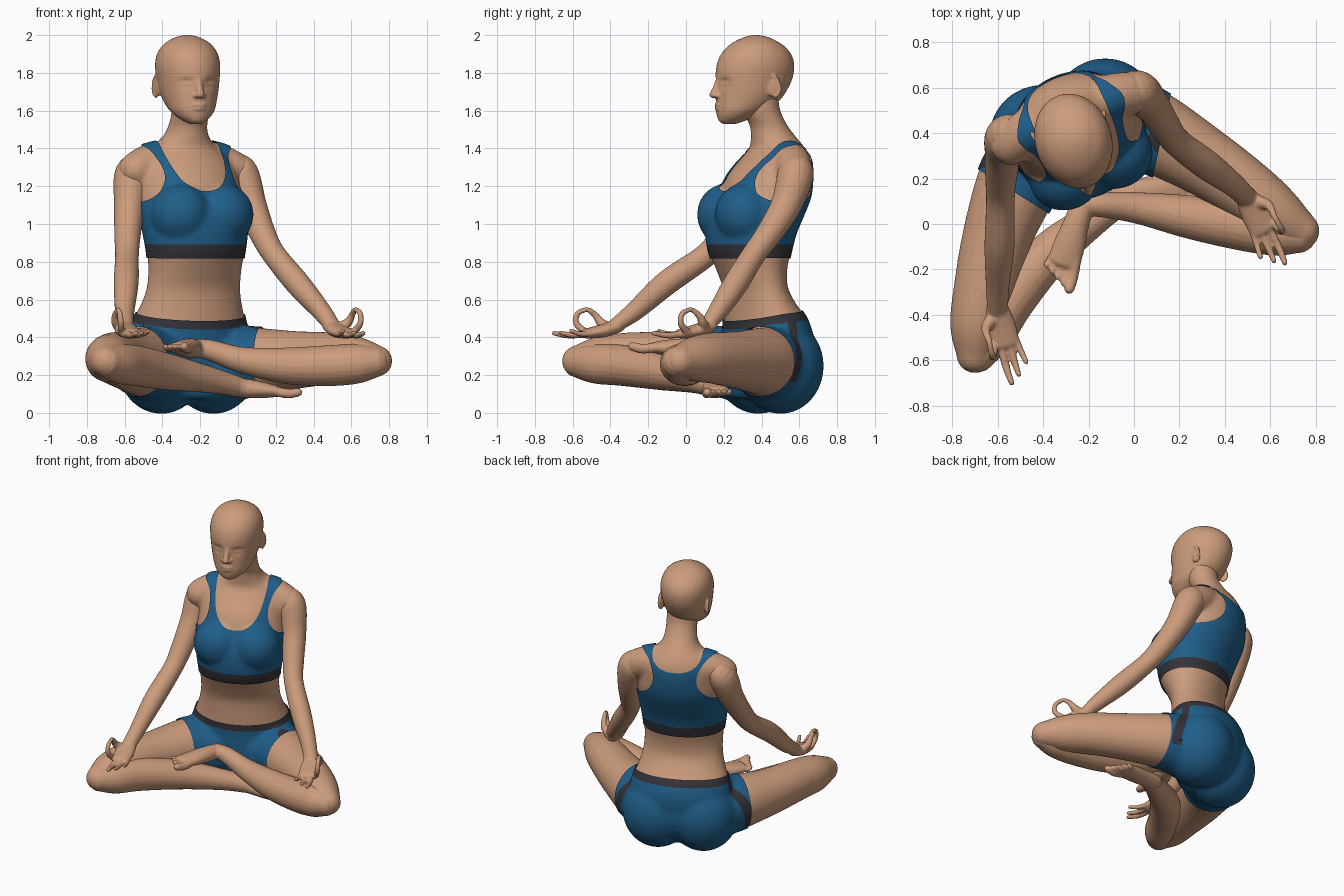
import bpy, bmesh, math
from mathutils import Vector as V, Matrix

if "Cube" in bpy.data.objects:
    bpy.data.objects.remove(bpy.data.objects["Cube"])

def material(name, rgb):
    m = bpy.data.materials.new(name)
    m.diffuse_color = (*rgb, 1)
    m.use_nodes = True
    m.node_tree.nodes["Principled BSDF"].inputs["Base Color"].default_value = m.diffuse_color
    return m

SKIN = material("skin", (0.60, 0.33, 0.20))
BLUE = material("blue_fabric", (0.014, 0.112, 0.25))
DARK = material("dark_trim", (0.035, 0.033, 0.042))

# Body and head are turned slightly: u = sideways, v = forward
YAW, HYAW, UP = math.radians(23), math.radians(17), V((0, 0, 1))
BO, HO = V((-0.25, 0.40, 0)), V((-0.265, 0.362, 0))
BL, BF = V((math.cos(YAW), math.sin(YAW), 0)), V((math.sin(YAW), -math.cos(YAW), 0))
HL, HF = V((math.cos(HYAW), math.sin(HYAW), 0)), V((math.sin(HYAW), -math.cos(HYAW), 0))

def body(u, v, z): return BO + BL * u + BF * v + UP * z
def head(u, v, z): return HO + HL * u + HF * v + UP * z

def spline(rows, n=6):
    out = []
    for i in range(len(rows) - 1):
        pts = [rows[min(max(j, 0), len(rows) - 1)] for j in (i - 1, i, i + 1, i + 2)]
        for t in [k / n for k in range(n)]:
            out.append([.5 * (2*q + (r-p)*t + (2*p-5*q+4*r-s)*t*t + (3*q-p-3*r+s)*t**3)
                        for p, q, r, s in zip(*pts)])
    return out + [list(rows[-1])]

def loft(bm, rings, n=28):
    loops = [[bm.verts.new(c + a * math.cos(i * math.tau / n) + b * math.sin(i * math.tau / n))
              for i in range(n)] for c, a, b in rings]
    for p, q in zip(loops, loops[1:]):
        for i in range(n):
            bm.faces.new((p[i], p[(i + 1) % n], q[(i + 1) % n], q[i]))
    bm.faces.new(loops[0])
    bm.faces.new(loops[-1])

def tube(bm, pts, side=UP, n=20):
    """Round-ended limb; each point is x, y, z, radius along side[, other radius]."""
    rows = spline([tuple(p) if len(p) == 5 else (*p, p[3]) for p in pts])
    pos, rings = [V(r[:3]) for r in rows], []
    for i, r in enumerate(rows):
        t = (pos[min(i + 1, len(pos) - 1)] - pos[max(i - 1, 0)]).normalized()
        a = (side - t * side.dot(t)).normalized()
        b = t.cross(a)
        ring = [(pos[i], a * r[3], b * r[4])]
        cap = [(pos[i] + t * math.sin(w) * min(r[3:]) * (1 if i else -1),
                a * r[3] * math.cos(w), b * r[4] * math.cos(w)) for w in (.45, .9, 1.4)]
        rings += cap[::-1] + ring if i == 0 else ring + cap if i == len(rows) - 1 else ring
    loft(bm, rings, n)

def ball(bm, c, r, yaw=YAW, tilt=0):
    m = Matrix.Translation(c) @ Matrix.Rotation(yaw, 4, 'Z') @ Matrix.Rotation(tilt, 4, 'X')
    bmesh.ops.create_uvsphere(bm, u_segments=28, v_segments=18, radius=1, matrix=m @ Matrix.Diagonal((*r, 1)))

def publish(name, bm, mats):
    me = bpy.data.meshes.new(name)
    bm.to_mesh(me)
    for m in mats:
        me.materials.append(m)
    me.polygons.foreach_set("use_smooth", [True] * len(me.polygons))
    ob = bpy.data.objects.new(name, me)
    bpy.context.collection.objects.link(ob)
    return ob

def bake(ob):
    old, dg = ob.data, bpy.context.evaluated_depsgraph_get()
    me = bpy.data.meshes.new_from_object(ob.evaluated_get(dg))
    ob.modifiers.clear()
    ob.data = me
    bpy.data.meshes.remove(old)
    if not me.materials:
        me.materials.append(SKIN)
    me.polygons.foreach_set("use_smooth", [True] * len(me.polygons))

def fuse(name, bm, voxel, rounds, budget):
    """Melt overlapping volumes into one smooth skin, within a triangle budget."""
    bmesh.ops.recalc_face_normals(bm, faces=bm.faces)
    ob = publish(name, bm, [SKIN])
    r = ob.modifiers.new("melt", 'REMESH')
    r.mode, r.voxel_size = 'VOXEL', voxel
    s = ob.modifiers.new("soften", 'SMOOTH')
    s.factor, s.iterations = .5, rounds
    bake(ob)
    count = sum(len(p.vertices) - 2 for p in ob.data.polygons)
    if count > budget:
        ob.modifiers.new("thin_out", 'DECIMATE').ratio = budget / count
        bake(ob)
    return ob

# Torso, neck, seat and thighs: z, forward, half width, half depth
bm = bmesh.new()
torso = [(.08, 0, .20, .15), (.25, -.025, .32, .205), (.40, -.035, .33, .212), (.50, -.02, .308, .198),
         (.58, .01, .28, .17), (.66, .035, .262, .152), (.75, .055, .258, .170), (.85, .067, .266, .205),
         (.95, .06, .28, .225), (1.05, .03, .29, .24), (1.15, -.018, .29, .232), (1.25, -.045, .272, .217),
         (1.33, -.075, .25, .182), (1.40, -.09, .185, .142), (1.46, -.068, .126, .12), (1.52, -.042, .105, .10),
         (1.60, 0, .102, .10), (1.70, .01, .10, .095)]
loft(bm, [(body(0, v, z), BL * a, BF * b) for z, v, a, b in spline(torso)], 40)
ball(bm, body(0, .13, 1.045), (.15, .135, .12))
ball(bm, body(0, -.05, .27), (.22, .20, .22))
for s in (-1, 1):
    ball(bm, body(s * .15, -.045, .248), (.225, .222, .246))
    ball(bm, body(s * .122, .155, 1.05), (.155, .142, .155))
    tube(bm, [(*body(s * u, v, z), r) for u, v, z, r in
              ((.10, -.09, 1.345, .10), (.20, -.09, 1.325, .10), (.285, -.07, 1.285, .097))])
tube(bm, [(-.08, .44, .25, .19), (.05, .42, .27, .185), (.30, .28, .28, .155), (.50, .145, .29, .137), (.63, .045, .285, .12), (.735, -.03, .275, .085)])
tube(bm, [(-.40, .30, .25, .19), (-.50, .20, .27, .185), (-.60, -.05, .28, .155), (-.66, -.30, .29, .137), (-.69, -.46, .285, .122), (-.70, -.575, .275, .085)])
figure = fuse("body", bm, .0125, 16, 60000)

# Clothing: cut the skin along smooth borders and lift shells off it
def local(p): return (p - BO).dot(BL), (p - BO).dot(BF), p.z

def top_area(p):
    u, v, z = local(p)
    neck = (abs(u) / .165) ** 2.5 + (max(0, 1.45 - z) / (.28 if v > -.09 else .12)) ** 2.5 - 1
    wide = .17 + .05 * min(1, max(0, (-v - .07) / .06))
    hole = ((abs(u) - .36) / wide) ** 2 + ((z - 1.275) / .175) ** 2 - 1
    return min(z - .82, .2 * neck, .15 * hole, 1.45 - z, .40 - abs(u))

def waist(p):
    v = local(p)[1]
    return .522 - .2 * max(v, 0) - .08 * min(v, 0)

def shorts_area(p):
    u, v, z = local(p)
    return min(waist(p) - z, .3625 - .814 * abs(u) - .562 * v)

def top_band(p): return .893 - p.z
def waistband(p): return p.z - waist(p) + .046

def side_stripe(p):
    u, v, z = local(p)
    return min(.024 - abs(v + .04 - .25 * max(0, .3 - z)), abs(u) - .2, z - .17)

def cut(bm, g):
    val, new = {v: g(v.co) for v in bm.verts}, []
    for e in list(bm.edges):
        a, b = e.verts
        if val[a] * val[b] < 0:
            new.append(bmesh.utils.edge_split(e, a, val[a] / (val[a] - val[b]))[1])
    bmesh.ops.connect_verts(bm, verts=new)

def garment(name, area, trims):
    g = bmesh.new()
    g.from_mesh(figure.data)
    bmesh.ops.triangulate(g, faces=g.faces)
    cut(g, area)
    bmesh.ops.delete(g, geom=[f for f in g.faces if area(f.calc_center_median()) < 0], context='FACES')
    for t in trims:
        cut(g, t)
    for f in g.faces:
        f.material_index = int(any(t(f.calc_center_median()) > 0 for t in trims))
    g.normal_update()
    for v, n in [(v, v.normal.copy()) for v in g.verts]:
        v.co += n * .008
    publish(name, g, [BLUE, DARK])

garment("sports_top", top_area, [top_band])
garment("shorts", shorts_area, [waistband, side_stripe])

# Head: z, back, front, half width; then nose, ears, lips, chin
bm = bmesh.new()
skull = [(1.53, .10, .175, .035), (1.56, .02, .20, .08), (1.60, -.06, .208, .117), (1.65, -.13, .208, .138),
         (1.70, -.17, .206, .152), (1.77, -.205, .21, .163), (1.84, -.215, .203, .169), (1.90, -.197, .178, .158),
         (1.95, -.15, .13, .126), (1.985, -.085, .065, .072), (2.0, -.03, .01, .02)]
loft(bm, [(head(0, (b + f) / 2, z), HL * w, HF * (f - b) / 2) for z, b, f, w in spline(skull)], 40)
tube(bm, [(*head(0, .192, 1.775), .017), (*head(0, .212, 1.72), .018), (*head(0, .229, 1.685), .020)], HL)
for s in (-1, 1):
    ball(bm, head(s * .020, .21, 1.68), (.016, .018, .013), HYAW)
    ball(bm, head(s * .150, -.05, 1.73), (.013, .036, .058), HYAW - s * .25, .2)
    tube(bm, [(*head(s * (.156 + .010 * math.cos(t)), -.055 - .034 * math.cos(t) + .012 * math.sin(t),
                     1.732 + .058 * math.sin(t)), .009) for t in [k * .7 - 1.6 for k in range(8)]], HL, 10)
for v, z, r in ((.199, 1.630, (.042, .017, .011)), (.198, 1.610, (.036, .018, .012)), (.170, 1.563, (.05, .03, .03))):
    ball(bm, head(0, v, z), r, HYAW)
# eye sockets with closed lids
for v in fuse("head", bm, .007, 4, 32000).data.vertices:
    s, f = (v.co - HO).dot(HL), (v.co - HO).dot(HF)
    if f > .08:
        x, z = (abs(s) - .066) / .034, v.co.z - 1.745
        v.co += HF * (.012 * math.exp(-x * x * 1.3 - ((z + .003) / .013) ** 2) - .020 * math.exp(-x * x - (z / .024) ** 2))

def part(bm, o, S, F, N, pts):
    tube(bm, [(*(o + S * p[0] + F * p[1] + N * p[2]), *p[3:]) for p in pts], S, 14)

# Arms with hands: palm, fingers, and thumb touching the index finger in a ring
def arm(name, pts, aim, out):
    bm = bmesh.new()
    tube(bm, pts, BL)
    F = V(aim).normalized()
    for p in ([(0, -.02, 0, .047, .036), (0, .06, -.025, .064, .036), (0, .15, -.04, .066, .027)],
              [(.018, .14, -.04, .020), (.018, .24, -.05, .017), (.008, .325, -.038, .013)],
              [(-.018, .14, -.04, .019), (-.024, .23, -.048, .016), (-.030, .295, -.036, .012)],
              [(-.048, .13, -.04, .017), (-.062, .195, -.042, .014), (-.074, .25, -.026, .012)],
              [(.048, .14, -.035, .020), (.062, .19, .01, .017), (.066, .185, .065, .015), (.066, .135, .088, .013)],
              [(.03, .03, -.01, .032), (.062, .06, .02, .024), (.07, .085, .055, .018), (.066, .12, .084, .014)]):
        part(bm, V(pts[-1][:3]), V((-F.y, F.x, 0)) * out, F, UP, p)
    fuse(name, bm, .007, 3, 28000)

arm("right_arm", [(-.49, .41, 1.31, .07), (-.555, .385, 1.265, .097), (-.575, .31, 1.10, .082), (-.585, .20, .94, .07), (-.588, .10, .83, .063),
                  (-.592, -.10, .69, .066), (-.60, -.27, .54, .052), (-.60, -.38, .46, .046, .036)], (.07, -.32, 0), -1)
arm("left_arm", [(-.04, .56, 1.31, .07), (.012, .58, 1.265, .097), (.07, .53, 1.10, .082), (.13, .44, .95, .07), (.19, .36, .84, .063),
                 (.32, .26, .68, .066), (.44, .17, .54, .052), (.50, .11, .46, .046, .036)], (.16, -.29, 0), 1)

# Folded lower legs with feet and toes
def leg(name, pts, heel, aim, big):
    bm = bmesh.new()
    tube(bm, pts)
    F = V(aim).normalized()
    S = V((-F.y, F.x, 0)).normalized() * big
    foot = [[(0, 0, 0, .052, .048), (0, .09, 0, .058, .052), (0, .19, 0, .07, .044), (0, .27, 0, .074, .030)]]
    for i in range(5):
        x, r, l = .052 - i * .028, .026 if i == 0 else .0185 - i * .0008, .375 - i * .017
        foot.append([(x * .9, .25, 0, r), (x * 1.08, (l + .27) / 2, .006, r), (x * 1.14, l, -.006, r * .9)])
    for p in foot:
        part(bm, V(heel), S, F, S.cross(F) * big, p)
    fuse(name, bm, .008, 3, 22000)

leg("left_lower_leg", [(.72, -.045, .27, .085), (.63, -.035, .26, .105), (.48, -.01, .25, .108), (.25, .03, .25, .096), (.02, .07, .28, .070),
                       (-.14, .085, .33, .056), (-.21, .085, .342, .05)], (-.225, .09, .342), (-.12, -.37, .005), 1)
leg("right_lower_leg", [(-.69, -.57, .27, .085), (-.63, -.48, .26, .105), (-.54, -.33, .25, .108), (-.36, -.12, .215, .096), (-.15, .04, .175, .070),
                        (-.02, .12, .145, .056), (.02, .13, .135, .05)], (-.06, .135, .14), (1, .10, -.1), -1)
